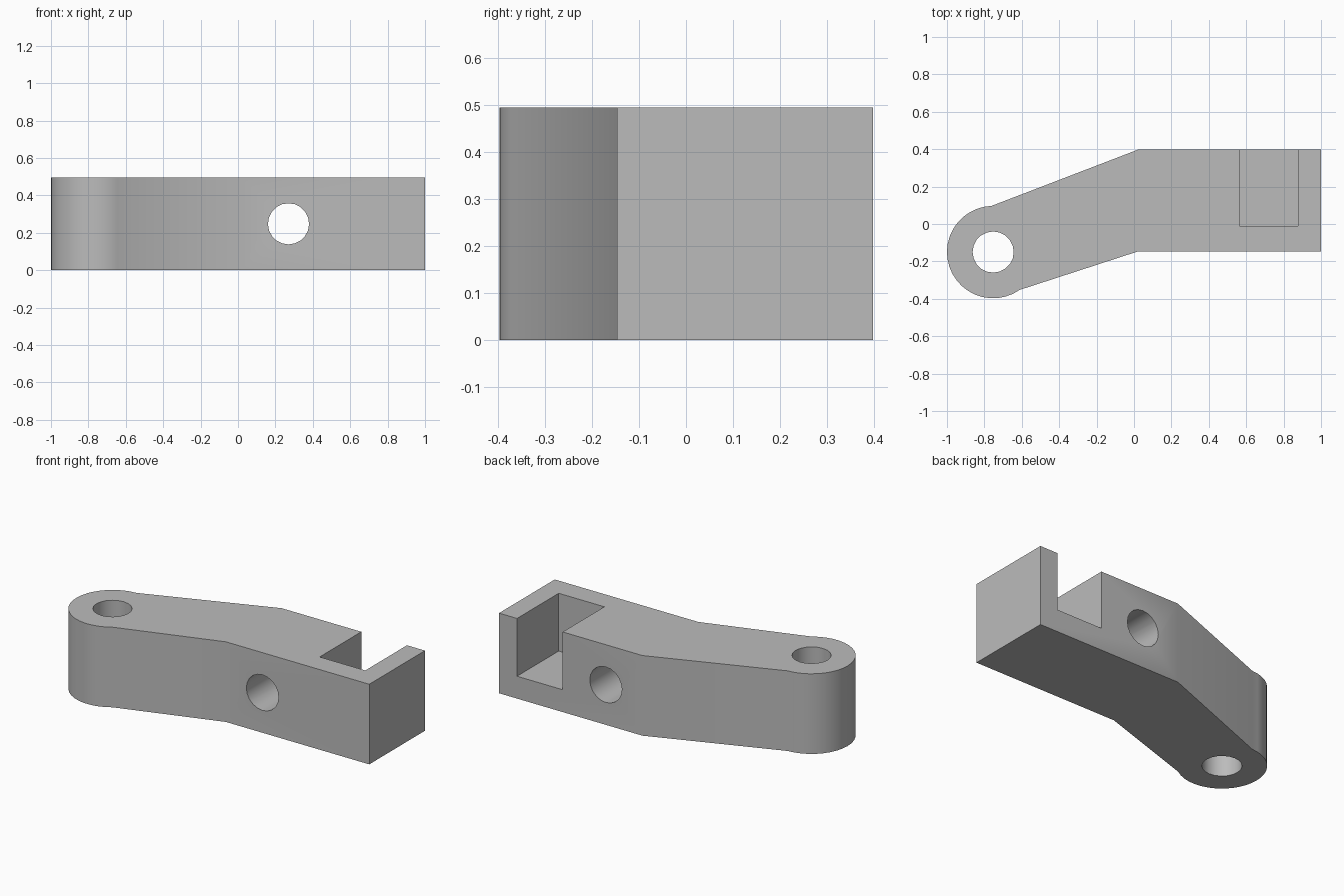
import bpy, bmesh
from math import radians, sin, cos, pi
from mathutils import Matrix

default = bpy.data.objects.get("Cube")
if default:
    bpy.data.objects.remove(default, do_unlink=True)

HEIGHT = 0.495
PIVOT = (-0.753, -0.15)
BOSS_RADIUS = 0.247
HOLE_RADIUS = 0.11

grey = bpy.data.materials.new("plain grey")
grey.use_nodes = True
grey.diffuse_color = (0.5, 0.5, 0.5, 1)
grey.node_tree.nodes["Principled BSDF"].inputs["Base Color"].default_value = (0.5, 0.5, 0.5, 1)


def add_object(name, bm):
    bmesh.ops.recalc_face_normals(bm, faces=bm.faces)
    mesh = bpy.data.meshes.new(name)
    bm.to_mesh(mesh)
    bm.free()
    mesh.materials.append(grey)
    obj = bpy.data.objects.new(name, mesh)
    bpy.context.collection.objects.link(obj)
    return obj


def hole_cutter(name, matrix):
    bm = bmesh.new()
    bmesh.ops.create_cone(bm, cap_ends=True, segments=20, radius1=HOLE_RADIUS,
                          radius2=HOLE_RADIUS, depth=2, matrix=matrix)
    return add_object(name, bm)


def box_cutter(name, low, high):
    size = [b - a for a, b in zip(low, high)]
    centre = [(a + b) / 2 for a, b in zip(low, high)]
    bm = bmesh.new()
    bmesh.ops.create_cube(bm, size=1, matrix=Matrix.Translation(centre) @ Matrix.Diagonal((*size, 1)))
    return add_object(name, bm)


# Cranked arm: rounded boss at one end, square block at the other
steps = 22
start, end = radians(92), radians(305)
outline = []
for i in range(steps + 1):
    a = start + (end - start) * i / steps
    outline.append((PIVOT[0] + BOSS_RADIUS * cos(a), PIVOT[1] + BOSS_RADIUS * sin(a)))
outline += [(0.02, -0.147), (1, -0.147), (1, 0.397), (0.02, 0.397)]

bm = bmesh.new()
base = bm.faces.new([bm.verts.new((x, y, 0)) for x, y in outline])
top = bmesh.ops.extrude_face_region(bm, geom=[base])
bmesh.ops.translate(bm, vec=(0, 0, HEIGHT),
                    verts=[v for v in top["geom"] if isinstance(v, bmesh.types.BMVert)])
arm = add_object("cranked_arm", bm)

# Pivot hole, cross hole and the pocket open to the top and back
cutters = [
    hole_cutter("pivot_hole_cutter", Matrix.Translation((*PIVOT, 0.25))),
    hole_cutter("cross_hole_cutter", Matrix.Translation((0.27, 0, 0.248)) @ Matrix.Rotation(pi / 2, 4, 'X')),
    box_cutter("pocket_cutter", (0.565, -0.01, 0.138), (0.877, 0.6, 0.7)),
]

bpy.ops.object.select_all(action='DESELECT')
arm.select_set(True)
bpy.context.view_layer.objects.active = arm
for cutter in cutters:
    cutter.hide_render = True
    mod = arm.modifiers.new(cutter.name, 'BOOLEAN')
    mod.operation = 'DIFFERENCE'
    mod.solver = 'EXACT'
    mod.object = cutter
    bpy.ops.object.modifier_apply(modifier=mod.name)
    bpy.data.objects.remove(cutter, do_unlink=True)

bpy.ops.object.shade_smooth_by_angle(angle=radians(30))
